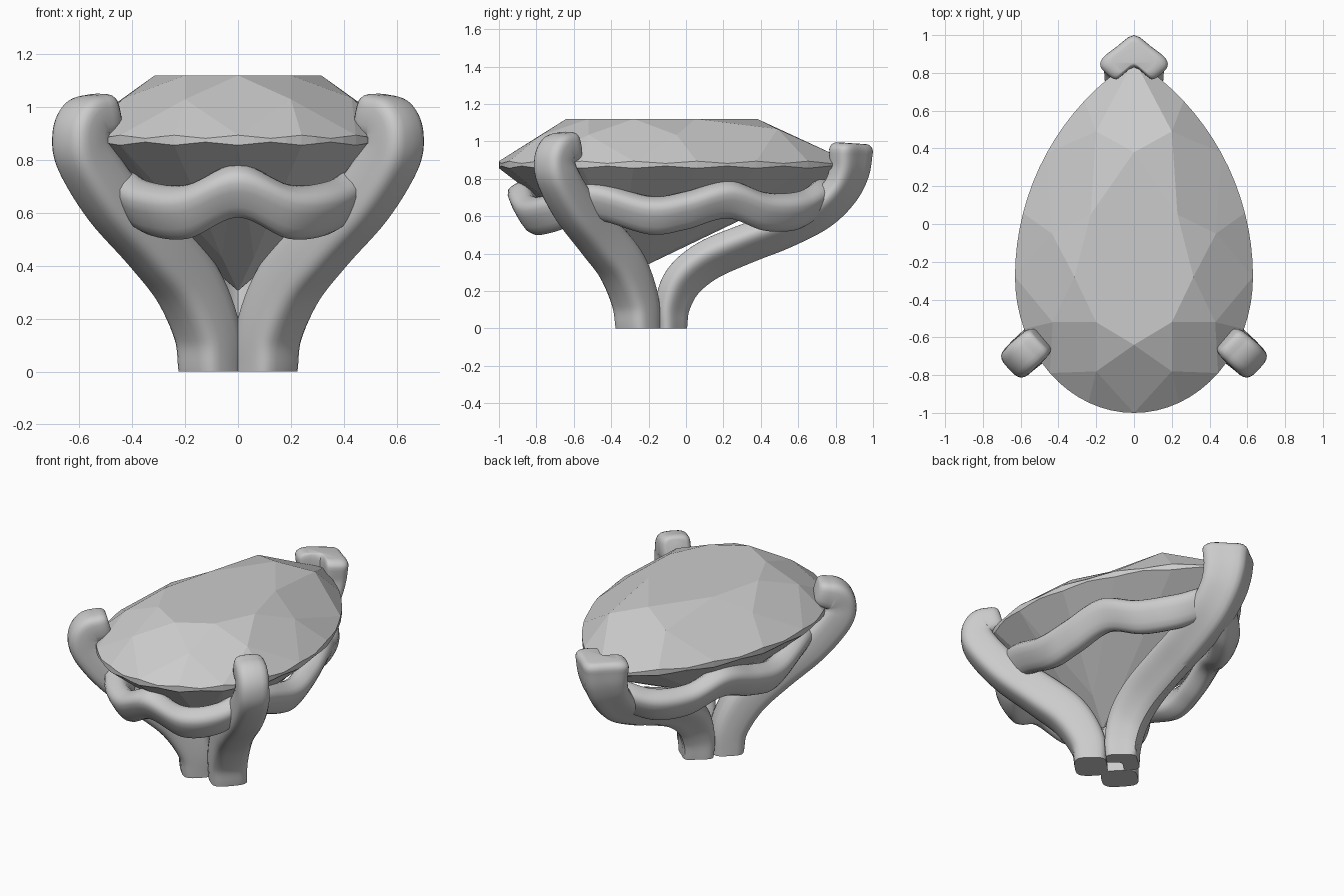
import bpy, bmesh
from math import sin, cos, pi, asin
from mathutils import Vector as V

if "Cube" in bpy.data.objects:
    bpy.data.objects.remove(bpy.data.objects["Cube"])

Z = V((0, 0, 1))


def finish(name, verts, faces, smooth):
    me = bpy.data.meshes.new(name)
    me.from_pydata([tuple(v) for v in verts], [], faces)
    bm = bmesh.new()
    bm.from_mesh(me)
    bmesh.ops.recalc_face_normals(bm, faces=bm.faces)
    bm.to_mesh(me)
    bm.free()
    ob = bpy.data.objects.new(name, me)
    bpy.context.collection.objects.link(ob)
    if smooth:
        bpy.ops.object.select_all(action='DESELECT')
        ob.select_set(True)
        bpy.context.view_layer.objects.active = ob
        bpy.ops.object.shade_smooth_by_angle(angle=0.75)
    return ob


def spline(pts, closed, n):
    """Catmull-Rom through points of any dimension."""
    pts = [V(p) for p in pts]
    m = len(pts)

    def get(i):
        if closed:
            return pts[i % m]
        if i < 0:
            return 2 * pts[0] - pts[1]
        if i >= m:
            return 2 * pts[-1] - pts[-2]
        return pts[i]
    out = []
    for i in range(m if closed else m - 1):
        a, b, c, d = (get(i + k) for k in (-1, 0, 1, 2))
        for j in range(n):
            t = j / n
            out.append(0.5 * (2 * b + (c - a) * t + (2 * a - 5 * b + 4 * c - d) * t * t
                              + (3 * b - a - 3 * c + d) * t ** 3))
    if not closed:
        out.append(pts[-1].copy())
    return out


def skin(name, rings, closed):
    k, m = len(rings[0]), len(rings)
    faces = [(i * k + j, i * k + (j + 1) % k, (i + 1) % m * k + (j + 1) % k, (i + 1) % m * k + j)
             for i in range(m if closed else m - 1) for j in range(k)]
    if not closed:
        faces += [tuple(range(k)), tuple(range((m - 1) * k, m * k))]
    return finish(name, [v for r in rings for v in r], faces, True)


def prong(name, path, widths, section, radial, round_len):
    """Sweep a (tangential, radial) section up a path, with a rounded tip."""
    radial = V(radial).normalized()
    side = Z.cross(radial)
    c = spline(path, False, 6)
    w = spline(widths, False, 6)
    rings = []
    for i, p in enumerate(c):
        t = (c[min(i + 1, len(c) - 1)] - c[max(i - 1, 0)]).normalized()
        if i == 0:
            t = Z
        out = side.cross(t).normalized()
        rings.append([p + side * u * w[i].x + out * v * w[i].y for u, v in section])
    for k in range(1, 5):
        a = k / 4 * pi / 2
        s = 1 - 0.35 * (1 - cos(a))
        q = c[-1] + t * round_len * sin(a)
        rings.append([q + side * u * w[-1].x * s + out * v * w[-1].y * s for u, v in section])
    skin(name, rings, False)


# Pear-cut gem
def outline(s):
    if s > 2:
        x, y = outline(4 - s)
        return -x, y
    if s <= 1:
        a = (s - 1) * pi / 2
        return 0.63 * cos(a), -0.28 + 0.72 * sin(a)
    a = (s - 1) * asin(1.15 / 1.365)
    return -0.735 + 1.365 * cos(a), -0.28 + 1.365 * sin(a)


N = 8
table = [(0, -.64), (.2, -.52), (.315, -.28), (.23, .05), (0, .38)]
table += [(-x, y) for x, y in table[3:0:-1]]
mid = [(.2, -.78, 1.03), (.43, -.52, 1.035), (.435, -.05, 1.034), (.2, .49, 1.066)]
mid += [(-x, y, z) for x, y, z in mid[::-1]]
girdle = [outline(i * 4 / (8 * N)) for i in range(8 * N)]
wave = [0.006 * cos(i * 4 * pi / N) for i in range(8 * N)]
culet = V((0, -.28, .305))
verts = [V((x, y, 1.12)) for x, y in table] + [V(p) for p in mid]
gu = len(verts)
verts += [V((x, y, .888 + w)) for (x, y), w in zip(girdle, wave)]
gl = len(verts)
verts += [V((x, y, .862 - w)) for (x, y), w in zip(girdle, wave)]
lo = len(verts)
for i in range(8):
    d = verts[gl + i * N + N // 2] - culet
    verts.append(culet + V((d.x * .25, d.y * .25, d.z * .23)))
cu = len(verts)
verts.append(culet)
faces = [tuple(range(8))]
for i in range(8):
    j, h = (i + 1) % 8, (i - 1) % 8
    faces += [(i, j, 8 + i), (i, 8 + h, gu + i * N, 8 + i), (cu, lo + h, gl + i * N, lo + i)]
    for start in (0, N // 2):
        arc = [(i * N + start + k) % (8 * N) for k in range(N // 2 + 1)]
        faces += [tuple([8 + i] + [gu + a for a in arc]), tuple([lo + i] + [gl + a for a in arc])]
        faces += [(gu + a, gl + a, gl + b, gu + b) for a, b in zip(arc, arc[1:])]
finish("pear_gem", verts, faces, False)

# Two front prongs, rounded square in section and hooked over the gem
square = [(.045, .095), (.085, .078), (.1, .04), (.1, -.04), (.085, -.085), (.045, -.1)]
square = spline(square + [(-u, v) for u, v in square[::-1]], True, 2)
front_path = [(.11, -.26, 0), (.12, -.275, .15), (.195, -.345, .33), (.315, -.46, .48), (.47, -.595, .64),
              (.575, -.685, .8), (.595, -.705, .89), (.575, -.685, .95), (.53, -.645, .97)]
front_w = [(1.05, .95), (1.1, 1.05), (1.1, 1.15), (1.05, 1.15), (1, 1.05), (.95, 1), (.92, .95), (.92, .9), (.9, .83)]
for label, s in (("right", 1), ("left", -1)):
    prong(label + "_front_prong", [(x * s, y, z) for x, y, z in front_path],
          front_w, square, (.73 * s, -.68, 0), .055)

# Back prong, chevron in section to hold the gem's point
chevron = [(0, .115), (.09, .055), (.165, -.005), (.178, -.05), (.15, -.085), (.105, -.118), (.075, -.108), (0, -.055)]
chevron = spline(chevron + [(-u, v) for u, v in chevron[-2:0:-1]], True, 3)
back_path = [(0, -.075, 0), (0, -.07, .12), (0, -.015, .25), (0, .115, .36), (0, .32, .45), (0, .52, .525),
             (0, .71, .62), (0, .825, .73), (0, .875, .84), (0, .885, .95)]
back_w = [(.65, .7), (.7, .8), (.75, .9), (.78, .92), (.8, .9), (.82, .87), (.85, .85), (.88, .85), (.93, .92), (1, 1)]
prong("back_prong", back_path, back_w, chevron, (0, 1, 0), .04)

# Wavy gallery rail hugging the pavilion
half = [(0, -.865, .685), (.19, -.82, .605), (.345, -.7, .62), (.44, -.5, .685), (.475, -.2, .605),
        (.455, 0, .63), (.4, .22, .69), (.305, .42, .625), (.18, .6, .63), (0, .71, .7)]
loop = spline(half + [(-x, y, z) for x, y, z in half[-2:0:-1]], True, 7)
rings = []
for i, p in enumerate(loop):
    t = loop[(i + 1) % len(loop)] - loop[i - 1]
    flat = V((t.x, t.y, 0)).normalized()
    out = flat.cross(Z)
    tall = out * .5 + Z * .866
    thin = out * .866 - Z * .5
    ring = []
    for k in range(20):
        a = 2 * pi * k / 20
        ca, sa = cos(a), sin(a)
        f = (ca ** 4 + sa ** 4) ** -.2
        ring.append(p + thin * .07 * ca * f + tall * .1 * sa * f)
    rings.append(ring)
skin("gallery_rail", rings, True)
